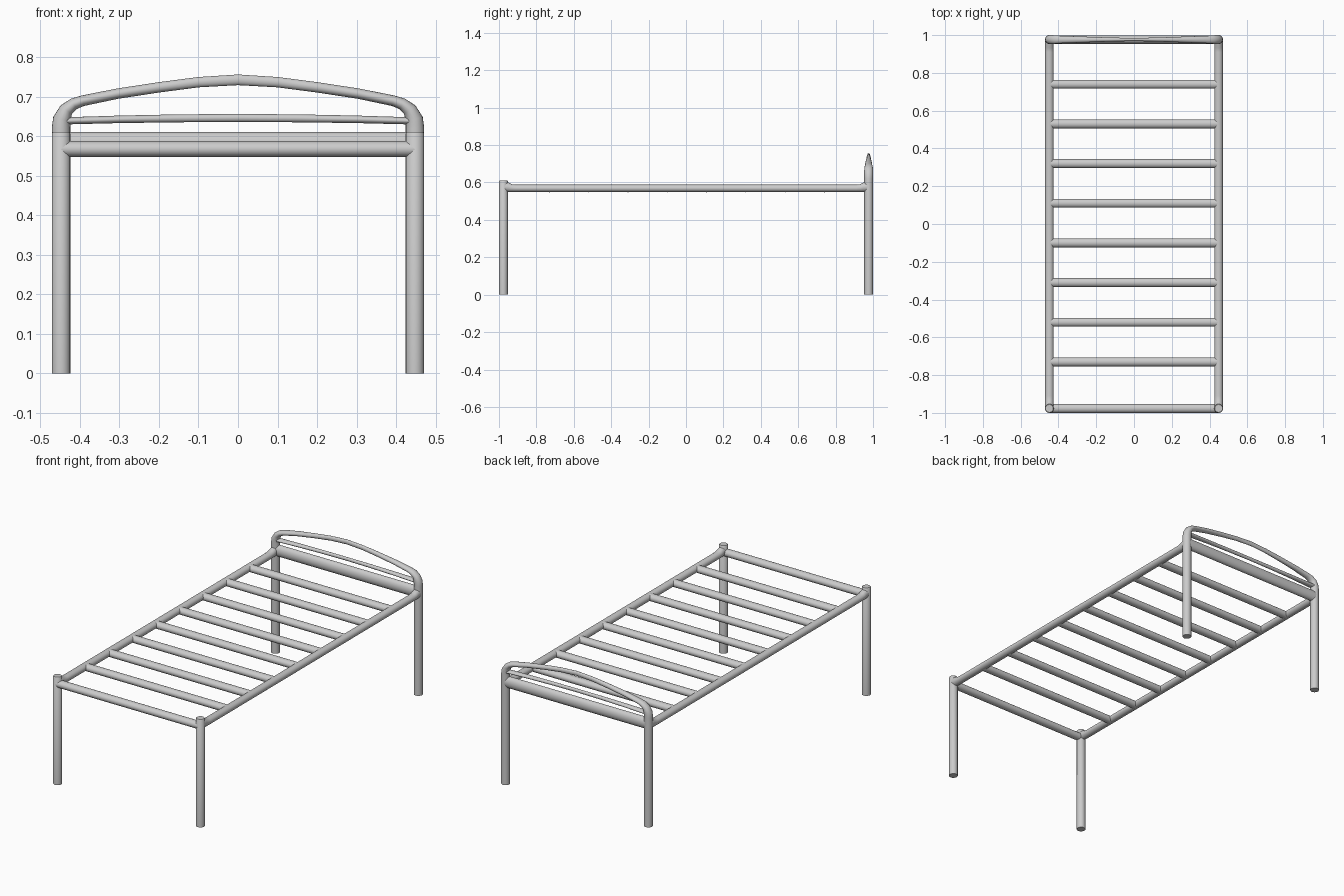
import bpy, bmesh, math
from mathutils import Vector

if "Cube" in bpy.data.objects:
    bpy.data.objects.remove(bpy.data.objects["Cube"])

X, Y, R, SIDES = 0.448, 0.9765, 0.0235, 20


def tube(name, stations, side):
    """Loft elliptical rings: stations = (x, y, z, half width along side, half height)."""
    bm = bmesh.new()
    side = Vector(side)
    pts = [Vector(s[:3]) for s in stations]
    rings = []
    for i, s in enumerate(stations):
        tangent = (pts[min(i + 1, len(pts) - 1)] - pts[max(i - 1, 0)]).normalized()
        up = side.cross(tangent).normalized()
        ring = []
        for k in range(SIDES):
            a = 2 * math.pi * k / SIDES
            ring.append(bm.verts.new(pts[i] + side * s[3] * math.cos(a) + up * s[4] * math.sin(a)))
        rings.append(ring)
    for r0, r1 in zip(rings, rings[1:]):
        for k in range(SIDES):
            n = (k + 1) % SIDES
            bm.faces.new((r0[k], r0[n], r1[n], r1[k]))
    bm.faces.new(rings[0])
    bm.faces.new(rings[-1])
    bmesh.ops.recalc_face_normals(bm, faces=bm.faces)
    mesh = bpy.data.meshes.new(name)
    bm.to_mesh(mesh)
    bm.free()
    ob = bpy.data.objects.new(name, mesh)
    bpy.context.collection.objects.link(ob)
    bpy.ops.object.select_all(action='DESELECT')
    ob.select_set(True)
    bpy.context.view_layer.objects.active = ob
    bpy.ops.object.shade_smooth_by_angle(angle=math.radians(40))
    return ob


def crossbar(name, y, z, hw, hh):
    tube(name, [(-X, y, z, hw, hh), (X, y, z, hw, hh)], (0, 1, 0))


for sx, label in ((-1, "left"), (1, "right")):
    # front legs with a slightly softened top
    tube("front_leg_" + label, [(sx * X, -Y, 0, R, R), (sx * X, -Y, 0.607, R, R),
                                (sx * X, -Y, 0.611, R - 0.003, R - 0.003)], (0, 1, 0))
    # side rails, flaring up where they meet the legs
    half = [(0.9765, 0.576, 0.026), (0.95, 0.574, 0.025),
            (0.935, 0.570, 0.021), (0.91, 0.5685, 0.0195)]
    path = [(-y, z, h) for y, z, h in half] + [(y, z, h) for y, z, h in reversed(half)]
    tube("side_rail_" + label, [(sx * X, y, z, 0.0225, h) for y, z, h in path], (1, 0, 0))

# slats
for i in range(8):
    crossbar(f"slat_{i + 1}", 0.74 - 0.21 * i, 0.5675, 0.0235, 0.02)

# end bars
crossbar("foot_bar", -Y, 0.5675, 0.0235, 0.0205)
crossbar("head_bar", Y, 0.579, 0.0225, 0.032)

# back legs and headboard arch, one bent tube flattening to the middle
arch = [(X, 0.0, R, R), (X, 0.62, R, R), (0.446, 0.643, R, 0.0225),
        (0.435, 0.667, R, 0.018), (0.416, 0.682, 0.022, 0.015),
        (0.393, 0.690, 0.020, 0.0135), (0.305, 0.708, 0.017, 0.013),
        (0.2, 0.724, 0.013, 0.013), (0.1, 0.737, 0.010, 0.013)]
path = [(-x, Y, z, w, h) for x, z, w, h in arch] + [(0, Y, 0.743, 0.008, 0.0135)]
path += [(x, Y, z, w, h) for x, z, w, h in reversed(arch)]
tube("headboard_arch", path, (0, 1, 0))

# thin, gently bowed headboard rod
rod = [(0.44, 0.639, 0.019, 0.009), (0.3, 0.643, 0.014, 0.0095), (0.15, 0.6455, 0.010, 0.01)]
path = [(-x, Y, z, w, h) for x, z, w, h in rod] + [(0, Y, 0.6465, 0.008, 0.01)]
path += [(x, Y, z, w, h) for x, z, w, h in reversed(rod)]
tube("headboard_rod", path, (0, 1, 0))
